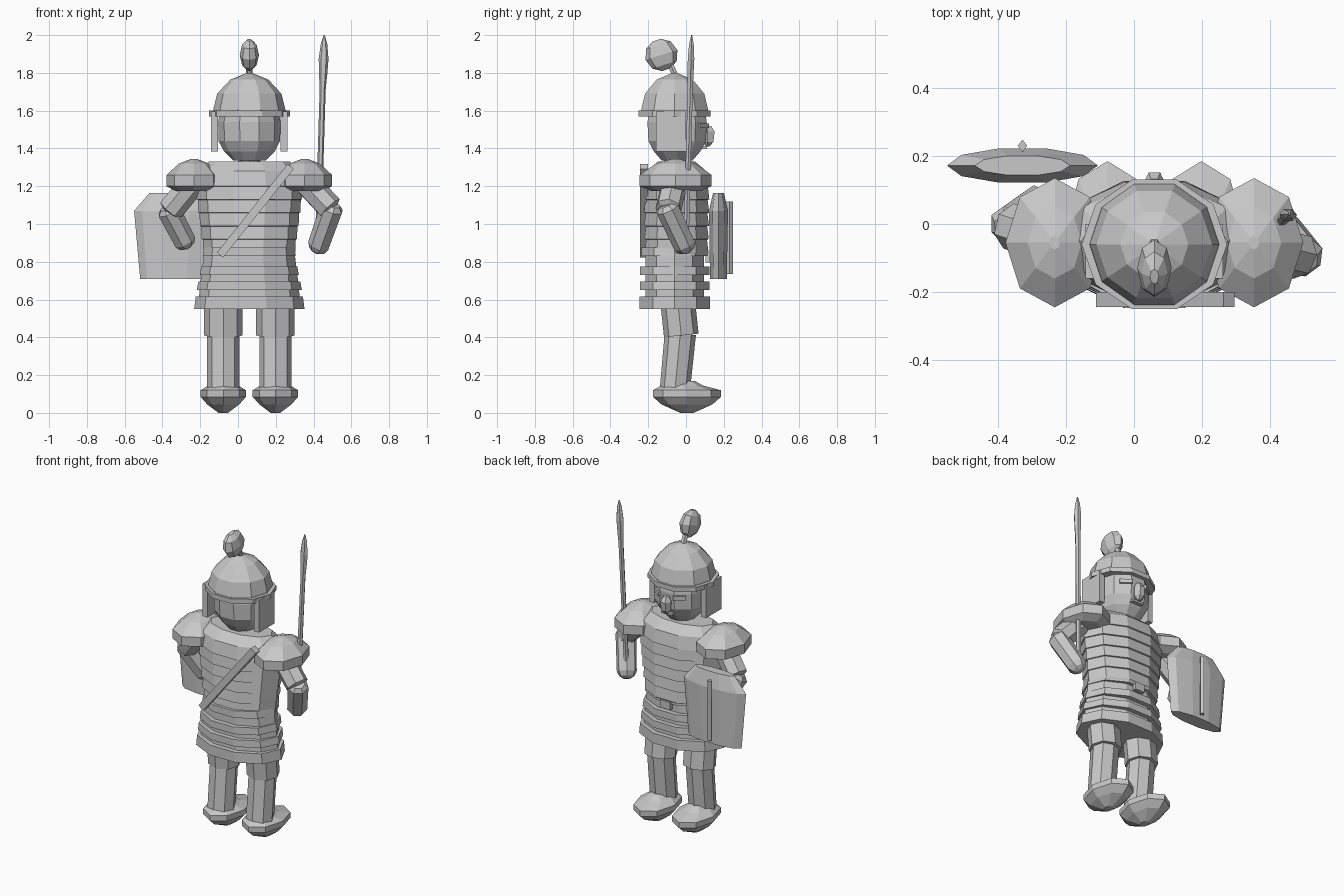
import bpy, bmesh, math
from mathutils import Vector, Matrix

if "Cube" in bpy.data.objects:
    bpy.data.objects.remove(bpy.data.objects["Cube"])

CX, CY = 0.06, -0.055          # body axis
grey = bpy.data.materials.new("plain grey")
grey.diffuse_color = (0.58, 0.58, 0.58, 1)
grey.use_nodes = True
grey.node_tree.nodes["Principled BSDF"].inputs["Base Color"].default_value = grey.diffuse_color


def finish(name, bm):
    bmesh.ops.recalc_face_normals(bm, faces=bm.faces)
    me = bpy.data.meshes.new(name)
    bm.to_mesh(me)
    bm.free()
    me.materials.append(grey)
    ob = bpy.data.objects.new(name, me)
    bpy.context.collection.objects.link(ob)
    return ob


def loft(name, rings, n=10, centre=(0, 0), matrix=None):
    """Stack of elliptical rings (z, rx, ry, [dy]) joined into a closed skin."""
    bm = bmesh.new()
    rows = []
    for r in rings:
        z, rx, ry = r[:3]
        dy = r[3] if len(r) > 3 else 0
        rows.append([bm.verts.new((centre[0] + rx * math.cos(2 * math.pi * i / n),
                                   centre[1] + dy + ry * math.sin(2 * math.pi * i / n), z))
                     for i in range(n)])
    for a, b in zip(rows, rows[1:]):
        for i in range(n):
            j = (i + 1) % n
            bm.faces.new((a[i], a[j], b[j], b[i]))
    bm.faces.new(rows[0][::-1])
    bm.faces.new(rows[-1])
    if matrix:
        bm.transform(matrix)
    return finish(name, bm)


def limb(name, p, q, rings, n=8):
    """Loft along the line p-q; rings are (fraction, r1, r2)."""
    p, q = Vector(p), Vector(q)
    d = q - p
    m = Matrix.Translation(p) @ Vector((0, 0, 1)).rotation_difference(d).to_matrix().to_4x4()
    return loft(name, [(t * d.length, a, b) for t, a, b in rings], n, matrix=m)


def box(name, centre, size, rot=None):
    bm = bmesh.new()
    m = Matrix.Translation(centre)
    if rot:
        m = m @ rot
    bmesh.ops.create_cube(bm, size=1, matrix=m @ Matrix.Diagonal((*size, 1)))
    return finish(name, bm)


# Helmet: dome, brim and plume
loft("helmet_dome", [(1.58, .192, .19), (1.61, .19, .185), (1.69, .17, .165),
                     (1.765, .10, .10), (1.80, .012, .012)], 10, (CX, CY - .005))
loft("helmet_brim", [(1.57, .214, .2), (1.60, .214, .2)], 10, (CX, -.06))
limb("plume_stalk", (CX, -.05, 1.77), (CX, -.085, 1.85), [(0, .018, .018), (1, .018, .018)], 6)
R, S = .085, [-75, -40, 0, 40, 75]
plume = [(R * math.sin(math.radians(a)), .6 * R * math.cos(math.radians(a)),
          1.04 * R * math.cos(math.radians(a))) for a in S]
loft("plume", plume, 8,
     matrix=Matrix.Translation((CX, -.13, 1.895)) @ Matrix.Rotation(.3, 4, 'X'))

# Head and face (face looks towards +y)
loft("head", [(1.335, .085, .085), (1.385, .135, .13), (1.44, .163, .16),
              (1.54, .165, .165), (1.60, .155, .155)], 10, (CX, -.047))
loft("neck", [(1.30, .06, .06), (1.36, .06, .06)], 8, (CX, CY))
loft("nose", [(1.41, .012, .01), (1.435, .032, .035), (1.49, .034, .042),
              (1.52, .02, .02)], 6, (CX, .115))
box("mouth", (CX, .095, 1.405), (.08, .03, .014))
for s in (-1, 1):
    a = math.radians(30)
    box("eye", (CX + s * .155 * math.sin(a), -.047 + .16 * math.cos(a), 1.52),
        (.075, .02, .025), Matrix.Rotation(-s * math.radians(36), 4, 'Z'))
    box("cheek_guard", (CX + s * .184, -.08, 1.49), (.036, .16, .21))

# Torso with overlapping chest bands
torso = [(.83, .235, .165)]
for i in range(5):
    t0, t1 = i / 5, (i + 1) / 5
    z0, z1 = .85 + .35 * t0, .85 + .35 * t1
    torso += [(z0, .24 + .045 * t0 + .003, .178 + .006 * t0),
              (z1 - .002, .24 + .045 * t1 - .003, .168 + .006 * t1)]
torso += [(1.20, .287, .182), (1.28, .265, .165), (1.33, .215, .105)]
loft("torso", torso, 10, (CX, -.05))

# Skirt: core with raised bands, belt buckle
loft("skirt", [(.56, .272, .165), (.70, .258, .162), (.86, .238, .162)], 10, (CX, -.06))
for z0, z1, r, ry in ((.83, .875, .246, .184), (.73, .775, .262, .194),
                      (.65, .695, .278, .194), (.55, .615, .292, .196)):
    loft("skirt_band", [(z0, r, ry), (z1, r - .008, ry)], 10, (CX, -.06))
box("belt_buckle", (CX, .115, .82), (.07, .025, .05))

# Legs, feet and shoulder guards, mirrored about the body axis
for s in (-1, 1):
    x = CX + s * .138
    limb("thigh", (x, -.045, .60), (x, -.025, .41), [(0, .102, .092), (1, .102, .092)])
    limb("shin", (x, -.03, .42), (x, -.06, .11), [(0, .085, .083), (1, .085, .08)])
    loft("foot", [(0, .025, .035), (.045, .085, .135), (.085, .12, .18), (.12, .12, .18),
                  (.145, .08, .11, -.025), (.17, .04, .06, -.02)], 8, (x, .005))
    loft("shoulder_guard", [(1.175, .10, .13), (1.20, .145, .19), (1.26, .145, .19),
                            (1.32, .08, .105), (1.345, .015, .02)], 8, (CX + s * .293, CY))

# Arms: upper arm, then forearm with a rounded hand end
ARM = [(0, .05, .05), (.06, .07, .07), (.94, .07, .07), (1, .045, .045)]
FORE = [(0, .04, .04), (.08, .063, .063), (.85, .06, .06), (.95, .045, .045), (1, .02, .02)]
for side, shoulder, elbow, hand in (
        ("right", (.35, -.06, 1.23), (.495, -.095, 1.075), (.415, .01, .85)),
        ("left", (-.23, -.05, 1.23), (-.365, -.005, 1.065), (-.265, .07, .875))):
    limb(side + "_upper_arm", shoulder, elbow, ARM, 7)
    e, h = Vector(elbow), Vector(hand)
    limb(side + "_forearm", e + (e - h) * .12, h, FORE, 7)

# Spear
bottom, top = Vector((.423, 0, .88)), Vector((.457, .03, 2.0))
limb("spear_shaft", bottom, bottom.lerp(top, .8), [(0, .016, .016), (1, .016, .016)], 6)
limb("spear_blade", bottom.lerp(top, .72), top,
     [(0, .014, .014), (.35, .022, .018), (.6, .026, .02), (.85, .017, .014), (1, .003, .003)], 6)

# Shield: flattened lens section, clipped at the top, with a centre rib
loft("shield", [(.71, .19, .046), (1.07, .222, .053), (1.165, .14, .03)], 10, (-.328, .172))
loft("shield_rib", [(.735, .014, .018), (1.12, .014, .018)], 4, (-.328, .23))

# Scabbard slung across the back
angle = math.atan2(1.305 - .835, .28 + .095)
box("scabbard", (.092, -.222, 1.07), (.60, .044, .042), Matrix.Rotation(-angle, 4, 'Y'))
